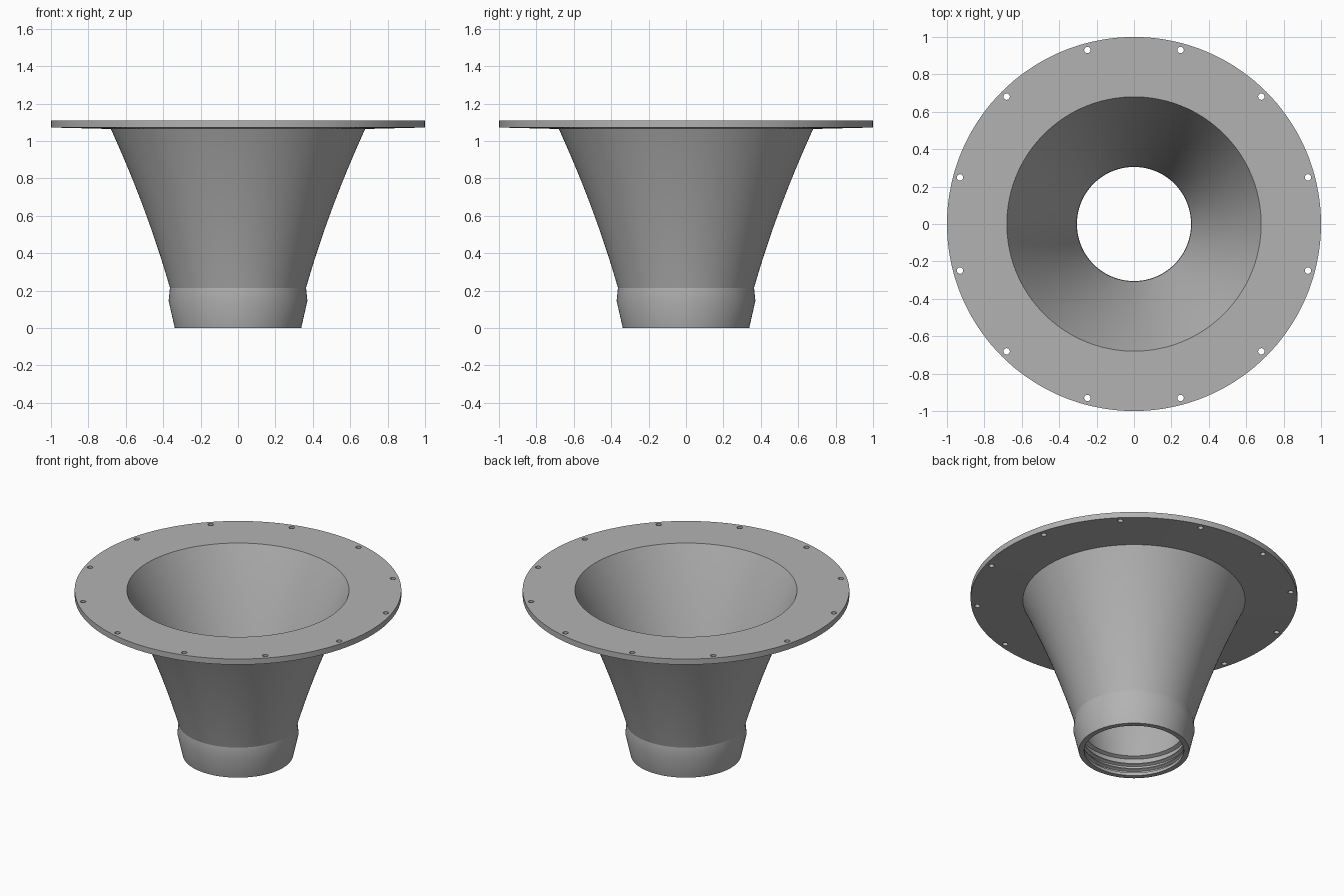
import bpy, bmesh, math
from mathutils import Matrix, Vector

SEGMENTS = 144
old = bpy.data.objects.get("Cube")
if old:
    bpy.data.objects.remove(old, do_unlink=True)

grey = bpy.data.materials.new("satin grey")
grey.use_nodes = True
colour = (0.45, 0.45, 0.45, 1)
grey.diffuse_color = colour
grey.node_tree.nodes["Principled BSDF"].inputs["Base Color"].default_value = colour


def add_object(name, bm):
    bmesh.ops.recalc_face_normals(bm, faces=bm.faces)
    mesh = bpy.data.meshes.new(name)
    bm.to_mesh(mesh)
    bm.free()
    mesh.materials.append(grey)
    obj = bpy.data.objects.new(name, mesh)
    bpy.context.collection.objects.link(obj)
    return obj


def revolve(name, profile):
    """Turn a closed (radius, height) profile around the z axis."""
    bm = bmesh.new()
    verts = [bm.verts.new((r, 0, z)) for r, z in profile]
    edges = [bm.edges.new((a, b)) for a, b in zip(verts, verts[1:] + verts[:1])]
    bmesh.ops.spin(bm, geom=verts + edges, cent=(0, 0, 0), axis=(0, 0, 1),
                   angle=math.tau, steps=SEGMENTS, use_merge=True)
    bmesh.ops.remove_doubles(bm, verts=bm.verts, dist=1e-5)
    return add_object(name, bm)


def smooth(obj, degrees):
    bpy.ops.object.select_all(action='DESELECT')
    obj.select_set(True)
    bpy.context.view_layer.objects.active = obj
    bpy.ops.object.shade_smooth_by_angle(angle=math.radians(degrees))


def flare(start, end, steps=24):
    """Gently widening curve between two (radius, height) points."""
    (r0, z0), (r1, z1) = start, end
    points = []
    for i in range(steps + 1):
        t = i / steps
        points.append((r0 + (r1 - r0) * (0.77 * t + 0.23 * t * t), z0 + (z1 - z0) * t))
    return points


# Flared horn with tapered socket and ribbed bore
outside = [(0.338, 0), (0.371, 0.145)] + flare((0.364, 0.215), (0.68, 1.064))
inside = flare((0.307, 0.14), (0.68, 1.11))[::-1]
bore = [(0.33, 0.13)]
for z in (0.10, 0.065):
    bore += [(0.33, z), (0.312, z - 0.008), (0.312, z - 0.014), (0.33, z - 0.022)]
bore += [(0.33, 0.03), (0.305, 0.02), (0.305, 0)]
horn = revolve("flared_horn", outside + inside + bore)
smooth(horn, 20)

# Mounting flange
flange = revolve("mounting_flange",
                 [(0.68, 1.11), (1, 1.11), (1, 1.072), (0.68, 1.064)])

# Ring of bolt holes
bm = bmesh.new()
for i in range(12):
    angle = math.radians(15 + 30 * i)
    place = Vector((0.963 * math.cos(angle), 0.963 * math.sin(angle), 1.09))
    bmesh.ops.create_cone(bm, cap_ends=True, segments=20, radius1=0.017,
                          radius2=0.017, depth=0.2, matrix=Matrix.Translation(place))
cutter = add_object("bolt_hole_cutter", bm)
cutter.hide_render = True
cut = flange.modifiers.new("bolt holes", 'BOOLEAN')
cut.operation = 'DIFFERENCE'
cut.solver = 'EXACT'
cut.object = cutter
bpy.context.view_layer.objects.active = flange
bpy.ops.object.modifier_apply(modifier=cut.name)
bpy.data.objects.remove(cutter, do_unlink=True)
smooth(flange, 30)
